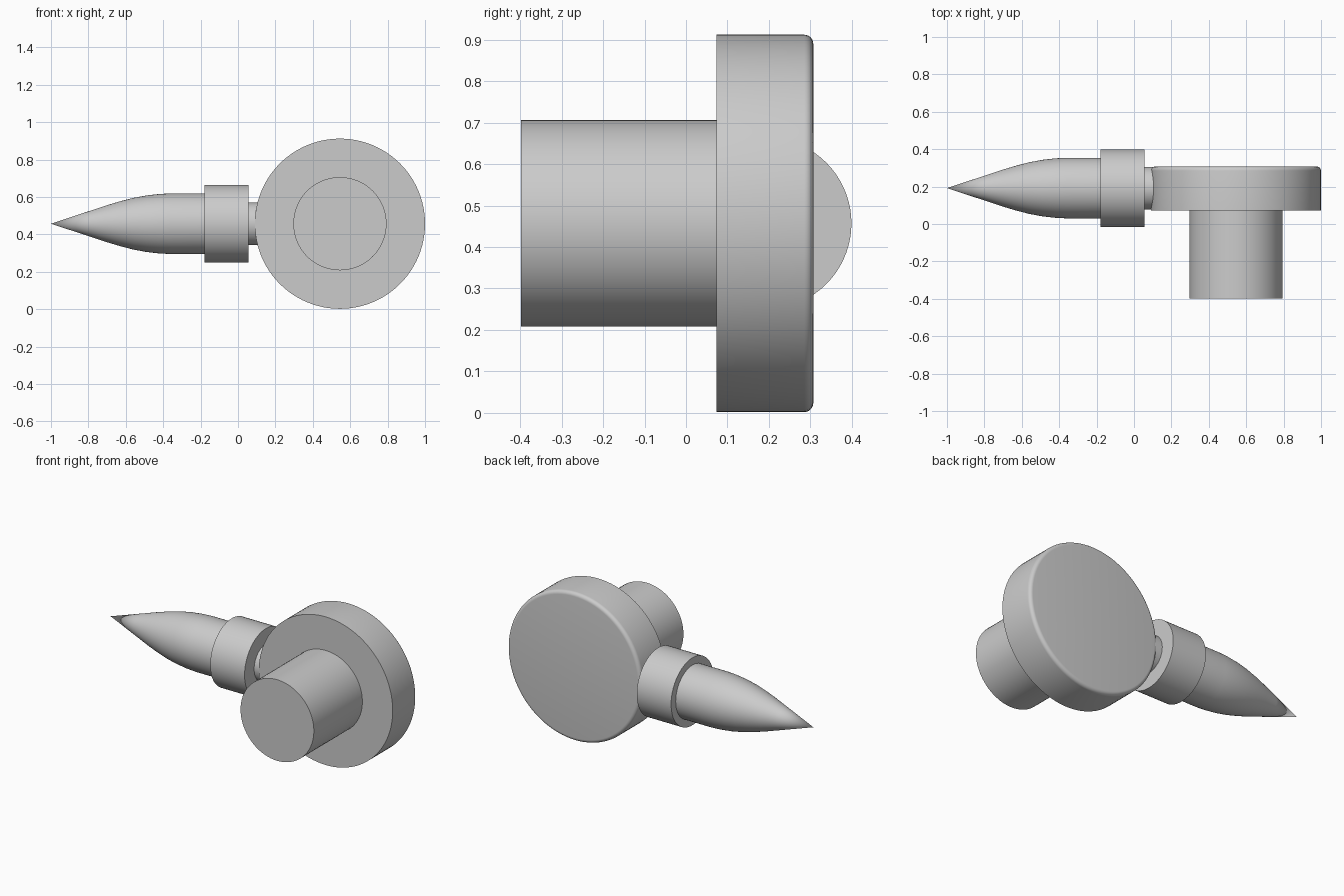
import bpy, bmesh, math
from mathutils import Matrix, Vector

cube = bpy.data.objects.get("Cube")
if cube:
    bpy.data.objects.remove(cube)

grey = bpy.data.materials.new("plain grey")
grey.use_nodes = True
grey.diffuse_color = (0.6, 0.6, 0.6, 1)
grey.node_tree.nodes["Principled BSDF"].inputs["Base Color"].default_value = (0.6, 0.6, 0.6, 1)

MID_Z = 0.457
TO_X = Matrix.Rotation(math.pi / 2, 4, 'Y')    # local z becomes x
TO_Y = Matrix.Rotation(-math.pi / 2, 4, 'X')   # local z becomes y


def lathe(name, profile, turn, centre, segments=72):
    """Revolve (distance along axis, radius) points, then turn the axis."""
    bm = bmesh.new()
    verts = [bm.verts.new((r, 0, d)) for d, r in profile]
    edges = [bm.edges.new(pair) for pair in zip(verts, verts[1:])]
    bmesh.ops.spin(bm, geom=verts + edges, cent=(0, 0, 0), axis=(0, 0, 1),
                   angle=math.tau, steps=segments, use_duplicate=False)
    bmesh.ops.remove_doubles(bm, verts=bm.verts, dist=1e-5)
    # Merge the end fans into flat caps
    flat = [v for v in bm.verts if v.co.xy.length < 1e-6
            and all(abs(e.other_vert(v).co.z - v.co.z) < 1e-6 for e in v.link_edges)]
    bmesh.ops.dissolve_verts(bm, verts=flat)
    bmesh.ops.recalc_face_normals(bm, faces=bm.faces)
    bm.transform(Matrix.Translation(Vector(centre)) @ turn)
    mesh = bpy.data.meshes.new(name)
    bm.to_mesh(mesh)
    bm.free()
    mesh.materials.append(grey)
    obj = bpy.data.objects.new(name, mesh)
    bpy.context.collection.objects.link(obj)
    bpy.ops.object.select_all(action='DESELECT')
    obj.select_set(True)
    bpy.context.view_layer.objects.active = obj
    bpy.ops.object.shade_smooth_by_angle(angle=math.radians(35))
    return obj


def rod(name, start, end, radius, turn, centre):
    return lathe(name, [(start, 0), (start, radius), (end, radius), (end, 0)], turn, centre)


# Disc with a rounded rear rim
R, BACK, ROUND = 0.455, 0.307, 0.022
rim = [(BACK - ROUND + ROUND * math.sin(a), R - ROUND + ROUND * math.cos(a))
       for a in (math.pi / 2 * i / 6 for i in range(7))]
hub = (0.545, 0, MID_Z)
lathe("disc", [(0.073, 0), (0.073, R)] + rim + [(BACK, 0)], TO_Y, hub, 96)

# Stem on the front of the disc
rod("stem", -0.398, 0.08, 0.249, TO_Y, hub)

# Side arm: neck, collar and pointed tip
arm = (0, 0.192, MID_Z)
rod("neck", 0.0, 0.15, 0.114, TO_X, arm)
rod("collar", -0.178, 0.055, 0.207, TO_X, arm)
lathe("pointed_tip", [(-1, 0), (-0.8, 0.066), (-0.7, 0.099), (-0.63, 0.12), (-0.56, 0.138),
                      (-0.49, 0.151), (-0.42, 0.159), (-0.36, 0.162), (-0.17, 0.162),
                      (-0.17, 0)], TO_X, arm)
